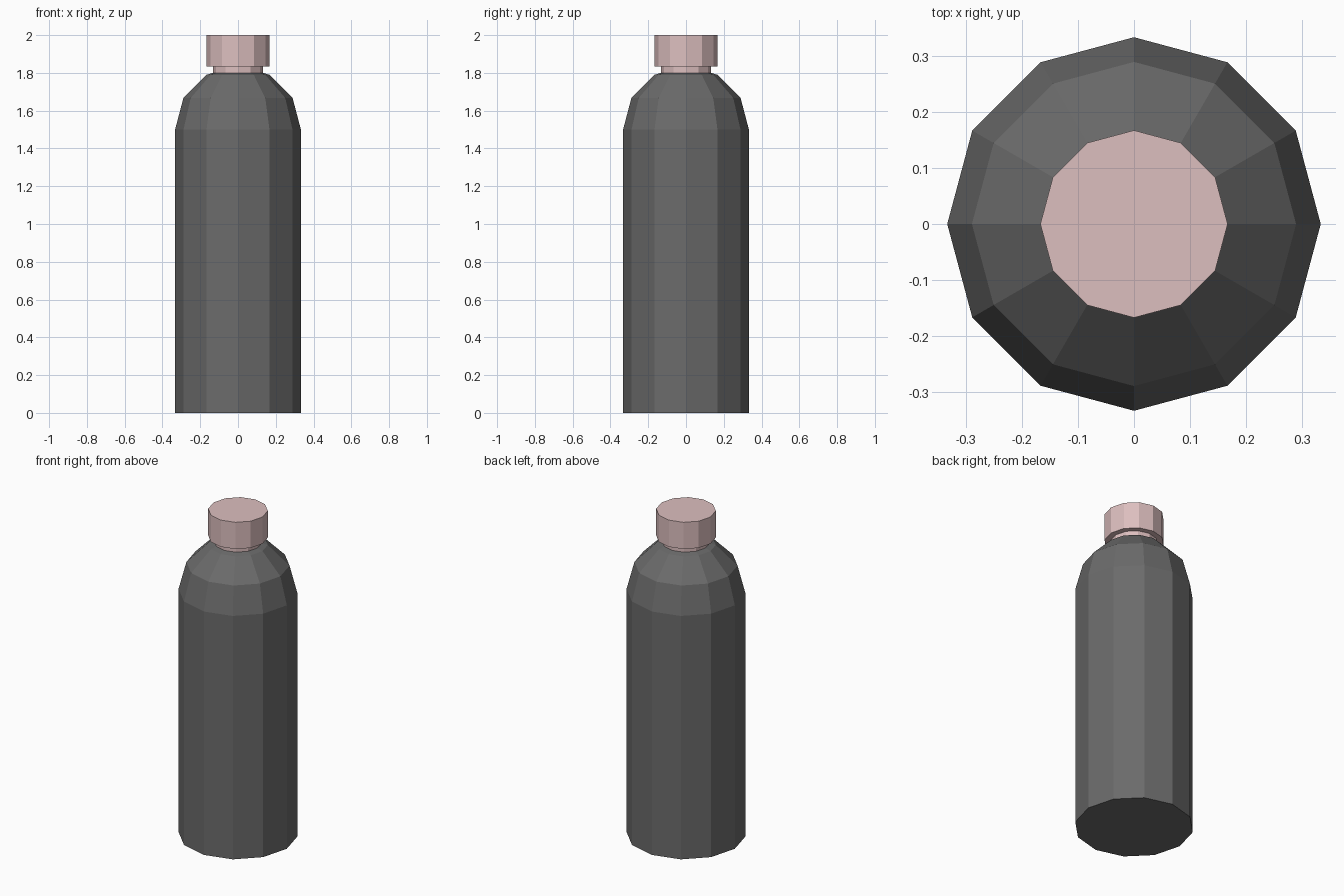
import bpy, bmesh, math

if "Cube" in bpy.data.objects:
    bpy.data.objects.remove(bpy.data.objects["Cube"])

SIDES = 12


def material(name, rgb):
    m = bpy.data.materials.new(name)
    m.diffuse_color = (*rgb, 1.0)
    m.use_nodes = True
    m.node_tree.nodes["Principled BSDF"].inputs["Base Color"].default_value = m.diffuse_color
    return m


def lathe(name, profile, mat):
    """Closed faceted solid from (radius, height) rings, bottom to top."""
    bm = bmesh.new()
    rings = []
    for r, z in profile:
        rings.append([bm.verts.new((r * math.cos(2 * math.pi * i / SIDES),
                                    r * math.sin(2 * math.pi * i / SIDES), z))
                      for i in range(SIDES)])
    for low, high in zip(rings, rings[1:]):
        for i in range(SIDES):
            j = (i + 1) % SIDES
            bm.faces.new((low[i], low[j], high[j], high[i]))
    bm.faces.new(rings[0][::-1])
    bm.faces.new(rings[-1])
    mesh = bpy.data.meshes.new(name)
    bm.to_mesh(mesh)
    bm.free()
    mesh.materials.append(mat)
    obj = bpy.data.objects.new(name, mesh)
    bpy.context.collection.objects.link(obj)
    return obj


grey = material("dark grey", (0.145, 0.145, 0.145))
pink = material("dusty pink", (0.72, 0.52, 0.52))

# Bottle body with stepped shoulders
lathe("bottle_body", [(0.333, 0), (0.333, 1.5), (0.289, 1.667),
                      (0.167, 1.79), (0.133, 1.80)], grey)

# Neck and cap in one turned piece
lathe("neck_and_cap", [(0.133, 1.80), (0.133, 1.835),
                       (0.167, 1.835), (0.167, 2.0)], pink)
